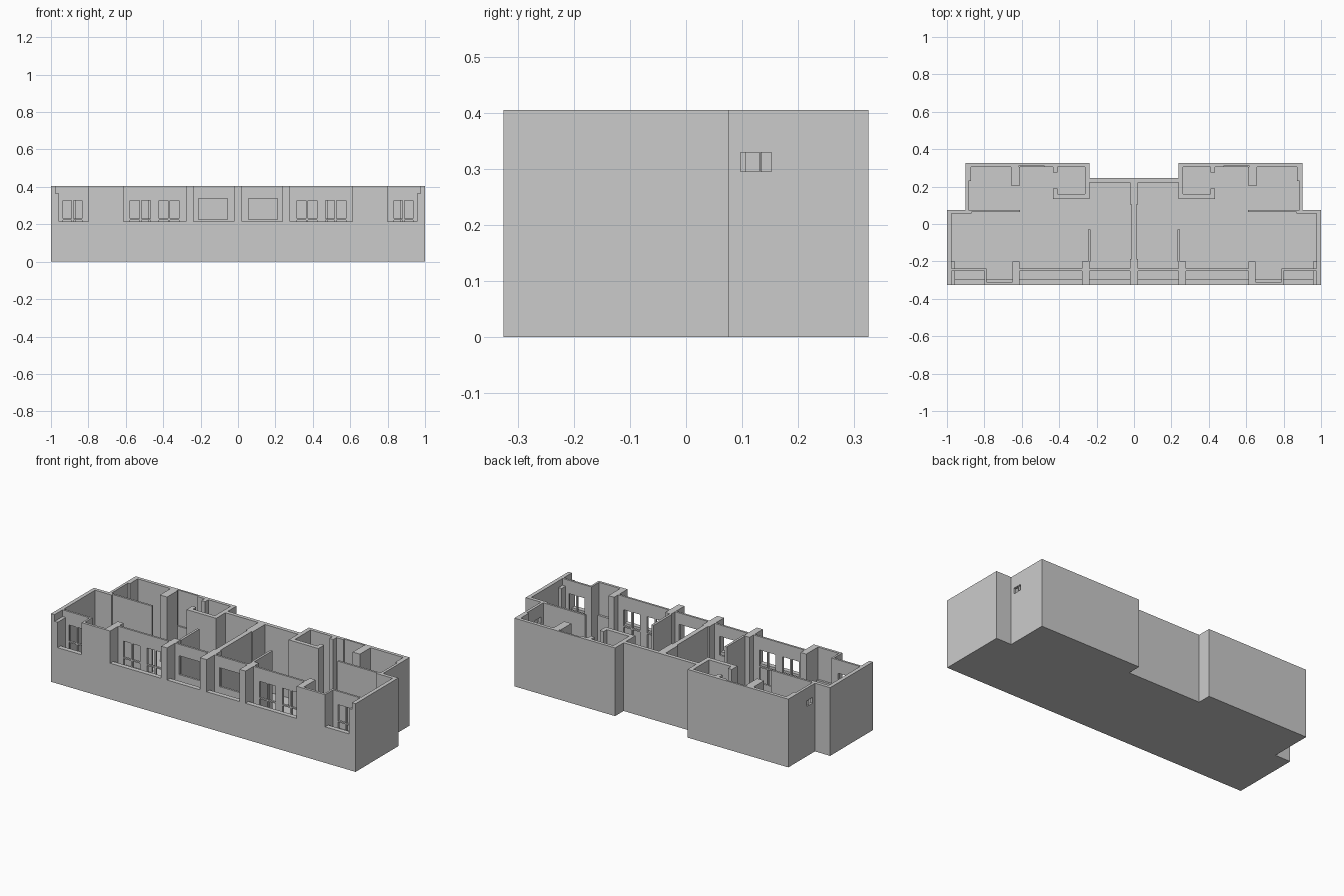
import bpy, bmesh

if "Cube" in bpy.data.objects:
    bpy.data.objects.remove(bpy.data.objects["Cube"])

FLOOR, SILL, TOP = 0.01, 0.214, 0.405


def make_object(name, bm, mirror):
    bmesh.ops.recalc_face_normals(bm, faces=bm.faces)
    mesh = bpy.data.meshes.new(name)
    bm.to_mesh(mesh)
    bm.free()
    ob = bpy.data.objects.new(name, mesh)
    bpy.context.collection.objects.link(ob)
    if mirror:
        mod = ob.modifiers.new("mirror", 'MIRROR')
        mod.use_axis[0] = True
    return ob


def add_box(bm, x0, x1, y0, y1, z0=0.0, z1=TOP):
    verts = bmesh.ops.create_cube(bm, size=1)["verts"]
    for v in verts:
        v.co.x = x1 if v.co.x > 0 else x0
        v.co.y = y1 if v.co.y > 0 else y0
        v.co.z = z1 if v.co.z > 0 else z0


def boxes(name, *specs, mirror=True):
    bm = bmesh.new()
    for s in specs:
        add_box(bm, *s)
    return make_object(name, bm, mirror)


def window_wall(name, u0, u1, w0, w1, rows, holes, along_y=False):
    """Wall running along u, with a row of holes for each (bottom, top) in rows."""
    bm = bmesh.new()

    def piece(a, b, z0, z1):
        if along_y:
            add_box(bm, w0, w1, a, b, z0, z1)
        else:
            add_box(bm, a, b, w0, w1, z0, z1)
    edges = [u0] + [e for h in holes for e in h] + [u1]
    for a, b in zip(edges[::2], edges[1::2]):
        piece(a, b, 0, TOP)
    levels = [0] + [z for r in rows for z in r] + [TOP]
    for a, b in holes:
        for z0, z1 in zip(levels[::2], levels[1::2]):
            piece(a, b, z0, z1)
    return make_object(name, bm, True)


# Thin floor following the stepped plan
half = [(1, -0.325), (1, 0.076), (0.9, 0.076), (0.9, 0.325), (0.238, 0.325), (0.238, 0.245)]
outline = half + [(-x, y) for x, y in reversed(half)]
bm = bmesh.new()
face = bm.faces.new([bm.verts.new((x, y, 0)) for x, y in outline])
ext = bmesh.ops.extrude_face_region(bm, geom=[face])
for v in ext["geom"]:
    if isinstance(v, bmesh.types.BMVert):
        v.co.z = FLOOR
make_object("floor", bm, False)

# Balcony parapet along the front
boxes("balcony_parapet", (-1, 1, -0.325, -0.297, 0, SILL), mirror=False)

# Outer walls
boxes("end_wall", (0.977, 1, -0.325, 0.076))
boxes("corner_pier", (0.957, 0.977, -0.325, -0.2, 0, 0.365))
boxes("end_shoulder_wall", (0.61, 0.977, 0.064, 0.076), (0.87, 0.977, 0.055, 0.064))
boxes("rear_wall", (0.238, 0.48, 0.305, 0.325), (0.48, 0.615, 0.314, 0.325),
      (0.48, 0.615, 0.305, 0.314, 0, 0.195), (0.615, 0.9, 0.305, 0.325))
boxes("middle_rear_wall", (-0.238, 0.238, 0.222, 0.245), mirror=False)
window_wall("rear_end_wall", 0.076, 0.23, 0.884, 0.9, [(0.295, 0.329)],
            [(0.097, 0.131), (0.133, 0.152)], along_y=True)
boxes("rear_end_wall_thick", (0.872, 0.9, 0.23, 0.305))

# Bathroom walls with a doorway
boxes("bathroom_walls", (0.238, 0.263, 0.135, 0.305), (0.263, 0.433, 0.135, 0.16),
      (0.408, 0.433, 0.16, 0.19), (0.408, 0.433, 0.275, 0.305))

# Interior partitions
boxes("rear_room_pier", (0.61, 0.657, 0.205, 0.305))
boxes("side_partition", (0.233, 0.247, -0.2, -0.03))
boxes("centre_wall", (-0.022, 0.022, -0.325, -0.188), (-0.014, 0.014, -0.188, 0.105),
      (-0.022, 0.022, 0.105, 0.222), mirror=False)

# Front piers and closed bays
boxes("front_pier", (0.238, 0.277, -0.325, -0.2))
boxes("front_bay", (0.612, 0.65, -0.325, -0.2), (0.65, 0.8, -0.325, -0.31),
      (0.788, 0.8, -0.31, -0.238))

# Recessed balcony walls: picture windows and glazed doors with a rail
glazed = [(0.13, 0.222), (0.23, 0.326)]
window_wall("large_window_wall", 0.022, 0.238, -0.25, -0.238, [(0.225, 0.337)], [(0.055, 0.212)])
window_wall("double_door_wall", 0.277, 0.612, -0.25, -0.238, glazed,
            [(0.315, 0.364), (0.373, 0.422), (0.468, 0.517), (0.527, 0.577)])
window_wall("end_door_wall", 0.8, 0.977, -0.25, -0.238, glazed,
            [(0.833, 0.88), (0.889, 0.936)])
